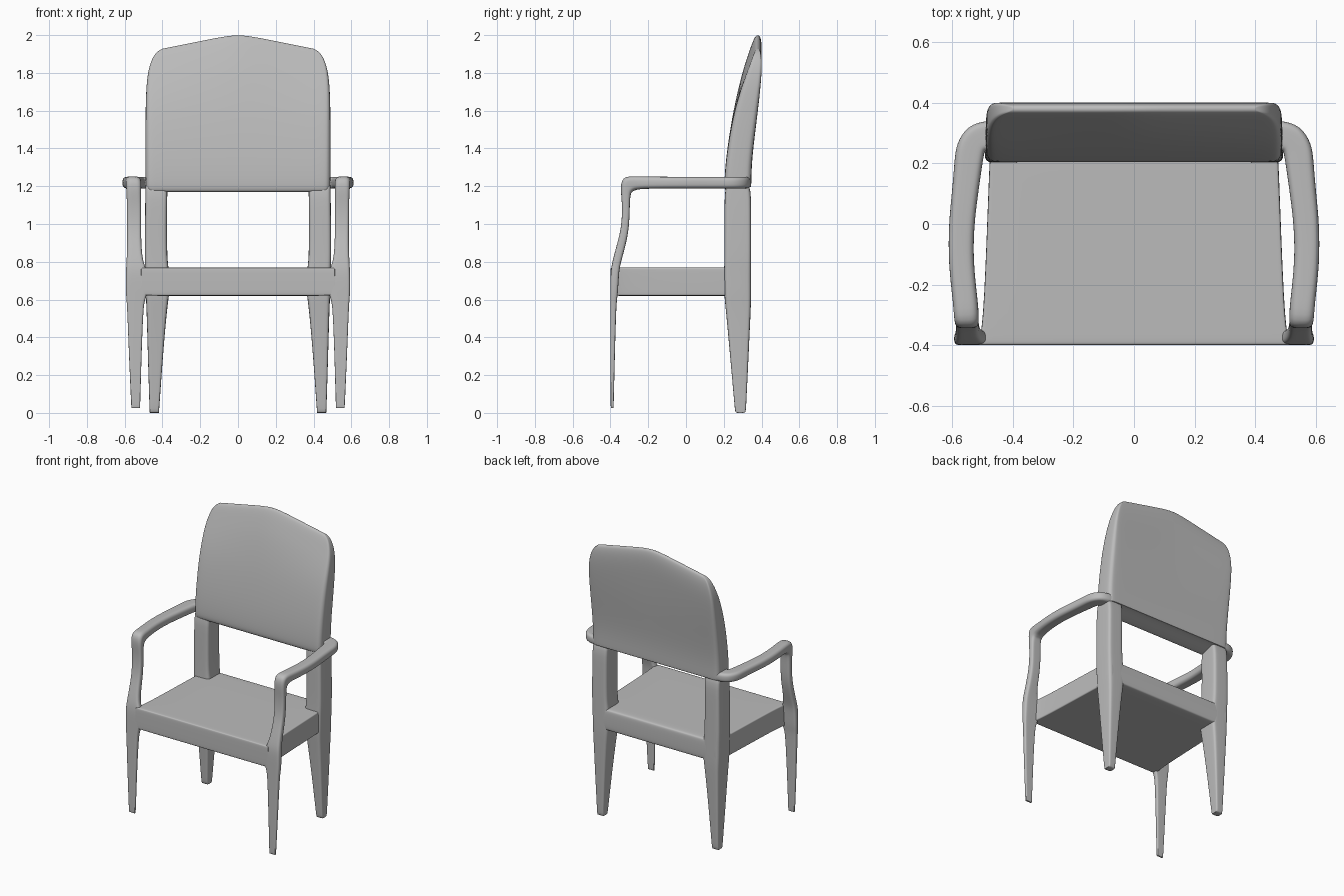
import bpy
import bmesh
from math import sin, cos, pi
from mathutils import Vector

cube = bpy.data.objects.get("Cube")
if cube:
    bpy.data.objects.remove(cube, do_unlink=True)

grey = bpy.data.materials.new("plain grey")
grey.use_nodes = True
COLOUR = (0.5, 0.5, 0.5, 1)
grey.diffuse_color = COLOUR
grey.node_tree.nodes["Principled BSDF"].inputs["Base Color"].default_value = COLOUR


def rounded_rect(a, b, r, cuts):
    """Outline with half sizes a, b, corner radius r and cuts along the long sides."""
    pts = []
    for quarter, (sx, sy) in enumerate([(1, 1), (-1, 1), (-1, -1), (1, -1)]):
        for step in range(4):
            t = (quarter + step / 3) * pi / 2
            pts.append((sx * (a - r) + r * cos(t), sy * (b - r) + r * sin(t)))
        if quarter in (0, 2):
            for i in range(1, cuts + 1):
                pts.append((sx * (a - r) * (1 - 2 * i / (cuts + 1)), sy * b))
    return pts


def loft(name, sections, roundness=0.5, cuts=1, mirror=False, shape=None):
    """Skin rounded sections (centre, half width, half depth) along their centres."""
    bm = bmesh.new()
    centres = [Vector(s[0]) for s in sections]
    rings = []
    for i, (_, a, b) in enumerate(sections):
        tangent = (centres[min(i + 1, len(centres) - 1)] - centres[max(i - 1, 0)]).normalized()
        if abs(tangent.z) > 0.5:
            u = Vector((1, 0, 0))
        else:
            u = tangent.cross(Vector((0, 0, 1))).normalized()
        v = tangent.cross(u).normalized()
        ring = []
        for p, q in rounded_rect(a, b, roundness * min(a, b), cuts):
            co = centres[i] + u * p + v * q
            ring.append(bm.verts.new(shape(co) if shape else co))
        rings.append(ring)
    n = len(rings[0])
    for low, high in zip(rings, rings[1:]):
        for j in range(n):
            k = (j + 1) % n
            bm.faces.new((low[j], low[k], high[k], high[j]))
    for ring in (rings[0], rings[-1]):
        for j in range(n // 2 - 1):
            bm.faces.new((ring[j], ring[j + 1], ring[n - 2 - j], ring[n - 1 - j]))
    bmesh.ops.recalc_face_normals(bm, faces=bm.faces)
    for f in bm.faces:
        f.smooth = True
    mesh = bpy.data.meshes.new(name)
    bm.to_mesh(mesh)
    bm.free()
    mesh.materials.append(grey)
    obj = bpy.data.objects.new(name, mesh)
    bpy.context.collection.objects.link(obj)
    if mirror:
        obj.modifiers.new("both sides", 'MIRROR').use_mirror_merge = False
    sub = obj.modifiers.new("soften", 'SUBSURF')
    sub.levels = sub.render_levels = 2
    return obj


def upright(rows):
    """Sections from rows of height, x range and y range."""
    return [(((x0 + x1) / 2, (y0 + y1) / 2, z), (x1 - x0) / 2, (y1 - y0) / 2)
            for z, x0, x1, y0, y1 in rows]


# Seat with its apron, slightly narrower towards the back
loft("seat", [((0, y, 0.695), a, b) for y, a, b in [
    (-0.40, 0.51, 0.066), (-0.398, 0.515, 0.073), (-0.385, 0.51, 0.075), (-0.3, 0.495, 0.075),
    (0.2, 0.478, 0.075), (0.325, 0.47, 0.075), (0.34, 0.47, 0.07), (0.345, 0.47, 0.06)]],
    roundness=0.13, cuts=3)

# Rear legs running up into the back posts
loft("rear_legs_and_posts", upright([
    (0.0, 0.419, 0.467, 0.261, 0.316), (0.005, 0.418, 0.468, 0.26, 0.317),
    (0.3, 0.398, 0.477, 0.234, 0.331), (0.55, 0.376, 0.484, 0.211, 0.343),
    (0.62, 0.365, 0.488, 0.203, 0.345), (0.7, 0.36, 0.49, 0.202, 0.345),
    (0.77, 0.368, 0.492, 0.202, 0.345), (0.83, 0.376, 0.494, 0.204, 0.345),
    (1.1, 0.376, 0.492, 0.204, 0.345), (1.25, 0.372, 0.488, 0.206, 0.343)]),
    roundness=0.35, mirror=True)

# Front legs rising into the armrests, which curve round into the posts
leg = upright([
    (0.025, 0.519, 0.564, -0.398, -0.384), (0.03, 0.518, 0.565, -0.399, -0.383),
    (0.3, 0.511, 0.577, -0.4, -0.377), (0.54, 0.502, 0.586, -0.4, -0.37),
    (0.6, 0.494, 0.59, -0.4, -0.366), (0.64, 0.475, 0.594, -0.4, -0.36),
    (0.74, 0.475, 0.594, -0.4, -0.355), (0.79, 0.502, 0.59, -0.392, -0.348),
    (0.88, 0.512, 0.587, -0.368, -0.322), (0.98, 0.513, 0.587, -0.341, -0.3),
    (1.1, 0.513, 0.588, -0.337, -0.298), (1.17, 0.513, 0.59, -0.346, -0.294)])
arm = [((0.553, -0.31, 1.214), 0.041, 0.052), ((0.556, -0.26, 1.219), 0.041, 0.033),
       ((0.572, -0.13, 1.219), 0.041, 0.031), ((0.57, 0.0, 1.219), 0.042, 0.031),
       ((0.558, 0.1, 1.219), 0.043, 0.031), ((0.547, 0.2, 1.219), 0.046, 0.031),
       ((0.541, 0.25, 1.219), 0.049, 0.031), ((0.52, 0.285, 1.219), 0.051, 0.031),
       ((0.48, 0.291, 1.219), 0.051, 0.031), ((0.44, 0.291, 1.219), 0.05, 0.031)]
loft("front_legs_and_armrests", leg + arm, roundness=0.7, mirror=True)


# Backrest leaning backwards, with a low peak along its top edge
def peak(co):
    t = min(max((co.z - 1.45) / 0.5, 0), 1)
    drop = 0.2 * (abs(co.x) - 0.03) if abs(co.x) > 0.06 else 1.6 * co.x ** 2
    return Vector((co.x, co.y, co.z - drop * t * t * (3 - 2 * t)))


loft("backrest", upright([(z, -a, a, y0, y1) for z, a, y0, y1 in [
    (1.182, 0.478, 0.215, 0.338), (1.186, 0.487, 0.206, 0.344), (1.21, 0.49, 0.202, 0.346),
    (1.35, 0.49, 0.211, 0.348), (1.6, 0.49, 0.25, 0.379), (1.8, 0.486, 0.298, 0.396),
    (1.9, 0.475, 0.33, 0.402), (1.96, 0.455, 0.351, 0.401), (1.992, 0.43, 0.365, 0.395),
    (2.002, 0.4, 0.374, 0.388)]]), roundness=0.45, cuts=9, shape=peak)
